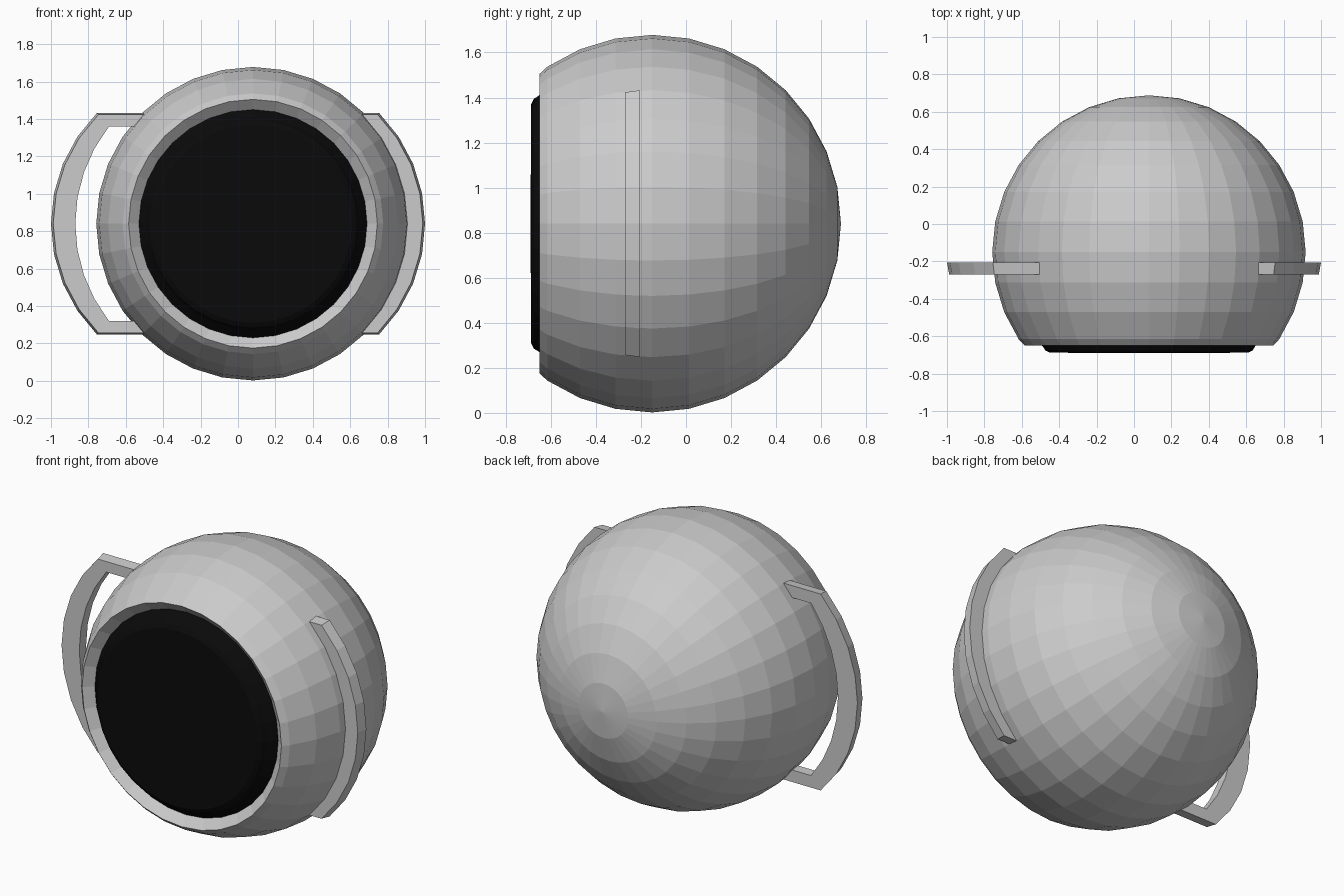
import bpy, bmesh
from math import sin, cos, pi, radians

if "Cube" in bpy.data.objects:
    bpy.data.objects.remove(bpy.data.objects["Cube"])

CX, CY, CZ, R = 0.08, -0.15, 0.84, 0.838
SEG = 32


def material(name, v):
    m = bpy.data.materials.new(name)
    m.diffuse_color = (v, v, v, 1)
    m.use_nodes = True
    m.node_tree.nodes["Principled BSDF"].inputs["Base Color"].default_value = m.diffuse_color
    return m


grey = material("light grey", 0.6)
black = material("black", 0.003)


def finish(bm, name, mat):
    bmesh.ops.remove_doubles(bm, verts=bm.verts, dist=1e-5)
    bmesh.ops.recalc_face_normals(bm, faces=bm.faces)
    me = bpy.data.meshes.new(name)
    bm.to_mesh(me)
    bm.free()
    me.materials.append(mat)
    ob = bpy.data.objects.new(name, me)
    bpy.context.collection.objects.link(ob)
    return ob


def lathe(name, profile, mat):
    """Turn (radius, y) points around the y axis through the ball centre."""
    bm = bmesh.new()
    rings = []
    for r, y in profile:
        if r < 1e-6:
            rings.append([bm.verts.new((CX, y, CZ))] * SEG)
        else:
            rings.append([bm.verts.new((CX + r * cos(2 * pi * i / SEG), y,
                                        CZ + r * sin(2 * pi * i / SEG)))
                          for i in range(SEG)])
    for a, b in zip(rings, rings[1:]):
        for i in range(SEG):
            j = (i + 1) % SEG
            quad = list(dict.fromkeys((a[i], a[j], b[j], b[i])))
            bm.faces.new(quad)
    return finish(bm, name, mat)


# Ball shell, cut open at the front with a rim sloping inward
step = pi / 16
shell = [(R * sin(k * step), CY + R * cos(k * step)) for k in range(12)]
shell[0] = (0, CY + R)
shell += [(0.665, -0.65), (0.608, -0.60)]
lathe("ball_shell", shell, grey)

# Dark raised front disc
lathe("front_disc", [(0.612, -0.595), (0.608, -0.61), (0.567, -0.655),
                     (0.555, -0.675), (0.53, -0.688), (0, -0.69)], black)


# Bracket-shaped side handles with slightly tapered outer edge
def arc(cx, r, a):
    n = 8
    return [(cx + r * cos(radians(a - 2 * a * i / n)),
             CZ + r * sin(radians(a - 2 * a * i / n))) for i in range(n + 1)]


def handle(name, side):
    bm = bmesh.new()
    layers = []
    for y, d in ((-0.27, 0.012), (-0.205, 0.0)):
        outer = arc(0.163, 0.837 - d, 45)
        inner = arc(0.03, 0.84, 38.2)
        outer = [(0.48, outer[0][1])] + outer + [(0.48, outer[-1][1])]
        inner = [(0.48, inner[0][1])] + inner + [(0.48, inner[-1][1])]
        layers.append([[bm.verts.new((side * x, y, z)) for x, z in path]
                       for path in (outer, inner)])
    (fo, fi), (bo, bi) = layers
    for a, b in ((fo, fi), (fi, bi), (bi, bo), (bo, fo)):
        for i in range(len(a) - 1):
            bm.faces.new((a[i], a[i + 1], b[i + 1], b[i]))
    for e in (0, -1):
        bm.faces.new((fo[e], fi[e], bi[e], bo[e]))
    finish(bm, name, grey)


handle("left_handle", -1)
handle("right_handle", 1)
